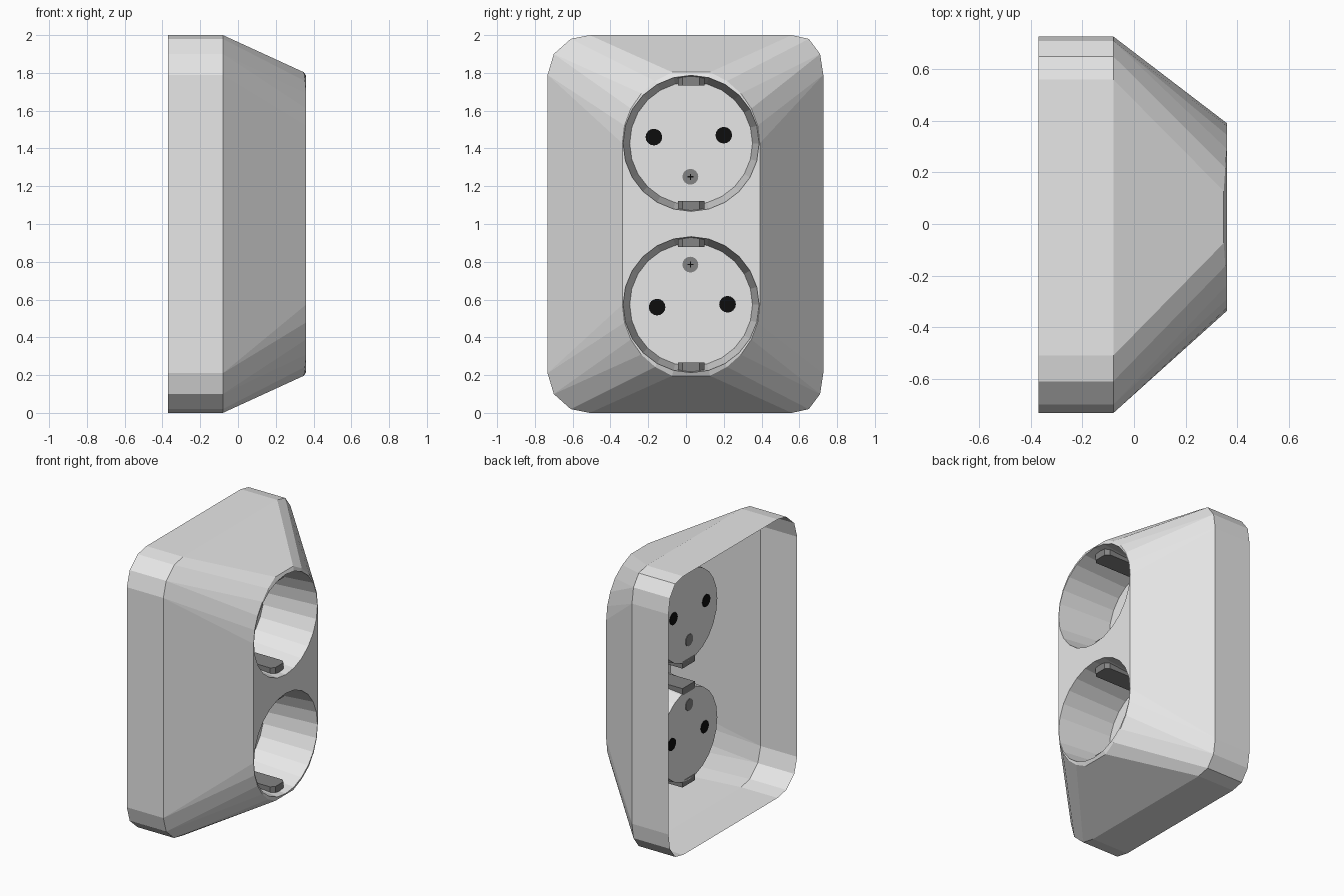
import bpy, bmesh, math
from mathutils import Matrix

if "Cube" in bpy.data.objects:
    bpy.data.objects.remove(bpy.data.objects["Cube"])

CY, OFF = 0.027, 0.427            # socket centre in y, distance of each socket from mid height
X_BACK, X_RIM, X_FRONT, X_DISC = -0.37, -0.08, 0.36, -0.04
R_HOLE, R_DISC = 0.36, 0.325


def material(name, v):
    m = bpy.data.materials.new(name)
    m.diffuse_color = (v, v, v, 1)
    m.use_nodes = True
    m.node_tree.nodes["Principled BSDF"].inputs["Base Color"].default_value = m.diffuse_color
    return m


WHITE = material("white_plastic", 0.8)
GREY = material("grey_metal", 0.23)
BLACK = material("black", 0.004)


def finish(bm, name, mat):
    bmesh.ops.remove_doubles(bm, verts=bm.verts, dist=1e-5)
    bmesh.ops.recalc_face_normals(bm, faces=bm.faces)
    me = bpy.data.meshes.new(name)
    bm.to_mesh(me)
    bm.free()
    me.materials.append(mat)
    ob = bpy.data.objects.new(name, me)
    bpy.context.collection.objects.link(ob)
    return ob


def polar(x, deg, r, cz=OFF):
    a = math.radians(deg)
    return (x, CY + r * math.cos(a), cz + r * math.sin(a))


def face(bm, pts):
    unique = [p for i, p in enumerate(pts) if p not in pts[:i]]
    if len(unique) > 2:
        bm.faces.new([bm.verts.new(p) for p in unique])


# --- cover: upper half of rim, sloped sides and front, mirrored about mid height
corner_l = [(-0.733, 0.79), (-0.70, 0.90), (-0.61, 0.98), (-0.51, 1.0)]
corner_r = [(0.56, 1.0), (0.65, 0.98), (0.71, 0.90), (0.727, 0.79)]
rim = ([(-0.733, 0.0)] + [corner_l[i] for i in (0, 0, 1, 1, 2, 3)]
       + [corner_r[i] for i in (0, 1, 2, 2, 3, 3)] + [(0.727, 0.0)])
angles = [180 - 15 * i for i in range(6)] + [75 - 15 * i for i in range(6)]


def front_point(deg):
    t = min(deg, 180 - deg) / 75           # outline swells and drops back toward the top
    return polar(X_FRONT - 0.012 * max(0, t - 0.6) / 0.4, deg, 0.364 + 0.026 * t * t)


arc = [front_point(a) for a in angles]
front = [(X_FRONT, arc[0][1], 0.0)] + arc + [(X_FRONT, arc[-1][1], 0.0)]

bm = bmesh.new()
for k in range(len(rim) - 1):
    a, b = rim[k], rim[k + 1]
    face(bm, [(X_BACK, *a), (X_BACK, *b), (X_RIM, *b), (X_RIM, *a)])
    face(bm, [(X_RIM, *a), (X_RIM, *b), front[k + 1], front[k]])
hole = {d: polar(X_FRONT, d, R_HOLE) for d in range(0, 361, 15)}
for k in range(11):                        # narrow front border around the hole
    a, b = angles[k], angles[k + 1]
    face(bm, [arc[k], arc[k + 1]] + [hole[d] for d in range(b, a + 1, 15)])
face(bm, [front[0], arc[0]] + [hole[d] for d in range(180, 361, 15)]
     + [arc[-1], front[-1]])               # web between the two holes
for d in range(0, 360, 15):                # tapering socket wall
    face(bm, [polar(X_FRONT, d % 360, R_HOLE), polar(X_FRONT, (d + 15) % 360, R_HOLE),
              polar(X_DISC, (d + 15) % 360, R_DISC), polar(X_DISC, d % 360, R_DISC)])
cover = finish(bm, "cover", WHITE)
cover.location.z = 1
mod = cover.modifiers.new("mirror", 'MIRROR')
mod.use_axis = (False, False, True)


def prism(name, pts, vec, mat):
    """Flat outline pushed along vec."""
    bm = bmesh.new()
    f = bm.faces.new([bm.verts.new(p) for p in pts])
    new = bmesh.ops.extrude_face_region(bm, geom=[f], use_keep_orig=True)
    bmesh.ops.translate(bm, vec=vec, verts=[v for v in new["geom"] if isinstance(v, bmesh.types.BMVert)])
    return finish(bm, name, mat)


def spot(name, y, z, r, mat, half=0.004):
    """Thin round plate visible on both sides of the socket disc."""
    pts = [(X_DISC - half, y + r * math.cos(i * math.pi / 8), z + r * math.sin(i * math.pi / 8))
           for i in range(16)]
    prism(name, pts, (2 * half, 0, 0), mat)


sockets = {
    "upper": (1 + OFF, 1.25, [(-0.17, 1.46), (0.20, 1.47)]),
    "lower": (1 - OFF, 0.785, [(-0.153, 0.56), (0.22, 0.575)]),
}
for name, (cz, screw_z, pins) in sockets.items():
    # socket floor
    bm = bmesh.new()
    face(bm, [polar(X_DISC, d, R_DISC, cz) for d in range(0, 360, 15)])
    finish(bm, name + "_socket_floor", WHITE)
    # pin holes
    for y, z in pins:
        spot(name + "_pin_hole", y, z, 0.044, BLACK)
    # screw with a small cross slot
    spot(name + "_screw", 0.023, screw_z, 0.042, GREY)
    for w, h in ((0.016, 0.003), (0.003, 0.016)):
        x = X_DISC + 0.004
        prism(name + "_screw_slot",
              [(x, 0.023 - w, screw_z - h), (x, 0.023 + w, screw_z - h),
               (x, 0.023 + w, screw_z + h), (x, 0.023 - w, screw_z + h)], (0.002, 0, 0), BLACK)
    # earth clips at top and bottom of the socket
    for s in (1, -1):
        z0 = cz + s * 0.305
        outline = [(X_DISC, -0.07), (0.285, -0.07), (0.31, -0.045),
                   (0.31, 0.045), (0.285, 0.07), (X_DISC, 0.07)]
        prism(name + "_earth_clip", [(x, CY + y, z0) for x, y in outline], (0, 0, s * 0.05), GREY)
